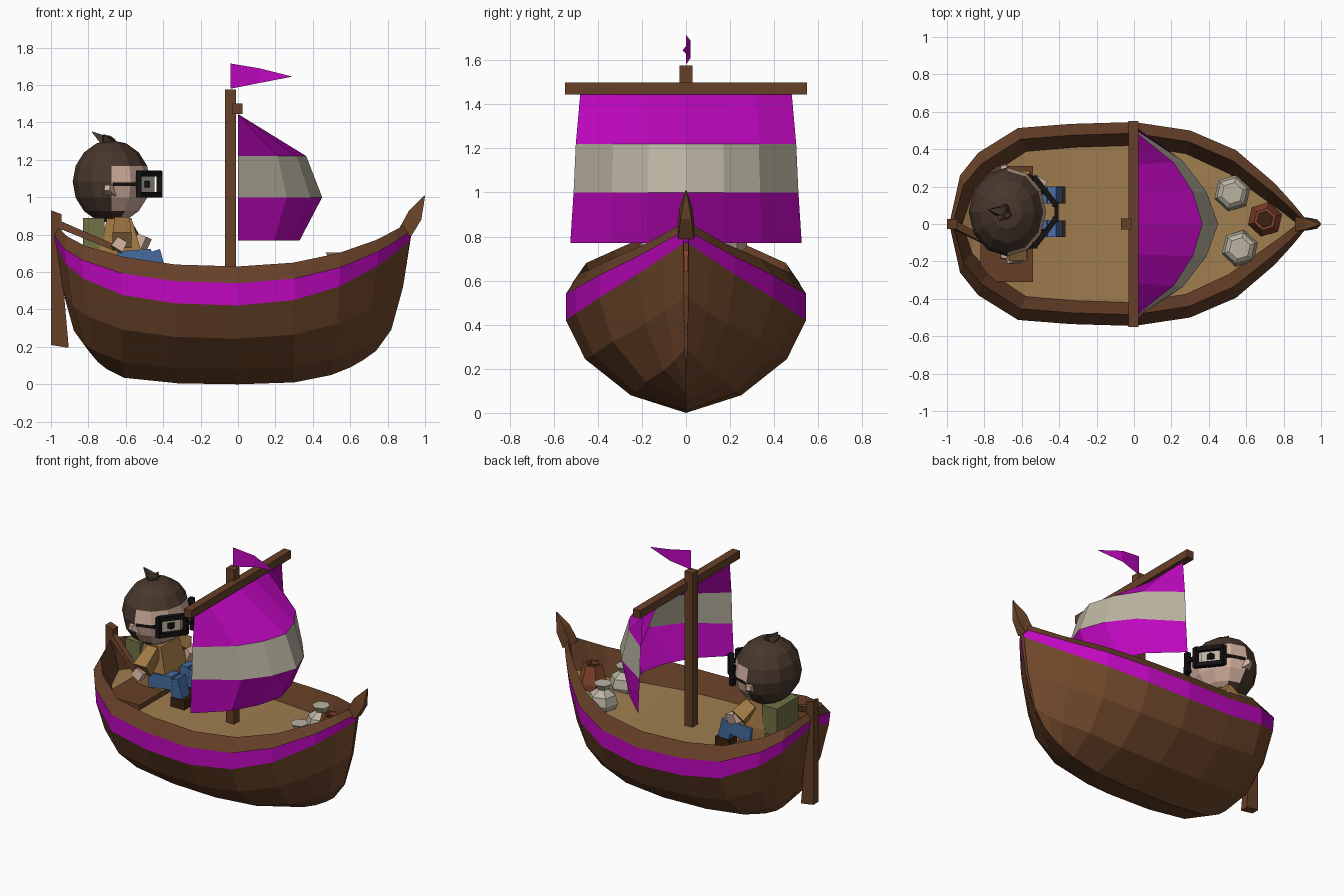
import bpy, bmesh, math
from mathutils import Vector

if "Cube" in bpy.data.objects:
    bpy.data.objects.remove(bpy.data.objects["Cube"])


def mat(name, r, g, b):
    m = bpy.data.materials.new(name)
    m.diffuse_color = [(c / 255) ** 2.2 for c in (r, g, b)] + [1]
    m.use_nodes = True
    m.node_tree.nodes["Principled BSDF"].inputs["Base Color"].default_value = m.diffuse_color
    return m


HULL, RAIL, DECK = mat("hull_wood", 110, 72, 46), mat("rail_wood", 102, 66, 44), mat("deck_wood", 158, 124, 80)
PURPLE, CLOTH, DARK = mat("purple", 190, 16, 190), mat("cloth", 184, 178, 160), mat("dark_wood", 62, 38, 24)
HAIR, SKIN, SHIRT = mat("hair", 74, 58, 48), mat("skin", 205, 172, 154), mat("shirt", 160, 120, 70)
PACK, JEANS, BLACK = mat("pack", 112, 112, 72), mat("jeans", 72, 108, 158), mat("black", 26, 24, 24)
CLAY = mat("clay", 134, 72, 48)


def mesh(name, verts, faces, mats, idx=None):
    bm = bmesh.new()
    vs = [bm.verts.new(v) for v in verts]
    for i, f in enumerate(faces):
        face = bm.faces.new([vs[k] for k in f])
        face.material_index = idx[i] if idx else 0
    bmesh.ops.recalc_face_normals(bm, faces=bm.faces)
    me = bpy.data.meshes.new(name)
    bm.to_mesh(me)
    bm.free()
    for m in mats:
        me.materials.append(m)
    ob = bpy.data.objects.new(name, me)
    bpy.context.collection.objects.link(ob)
    return ob


def loft(name, rings, mats, idx=None):
    """Skin a list of equal closed rings, with both ends capped."""
    n = len(rings[0])
    verts = [v for r in rings for v in r]
    faces, ids = [], []
    for i in range(len(rings) - 1):
        for k in range(n):
            a, b = i * n + k, i * n + (k + 1) % n
            faces.append((a, b, b + n, a + n))
            ids.append(idx[k] if idx else 0)
    faces += [tuple(range(n)), tuple(range(len(verts) - n, len(verts)))]
    return mesh(name, verts, faces, mats, ids + [0, 0])


def box(name, lo, hi, m):
    (a, b, c), (d, e, f) = lo, hi
    return loft(name, [[(a, b, z), (d, b, z), (d, e, z), (a, e, z)] for z in (c, f)], [m])


def beam(name, p, q, w0, w1, m):
    p, q = Vector(p), Vector(q)
    d = (q - p).normalized()
    s = d.cross(Vector((0, 1, 0) if abs(d.y) < .9 else (0, 0, 1))).normalized()
    t = d.cross(s)
    sq = [(1, 1), (1, -1), (-1, -1), (-1, 1)]
    return loft(name, [[c + (s * i + t * j) * w / 2 for i, j in sq] for c, w in ((p, w0), (q, w1))], [m])


def lathe(name, x, y, prof, m, n=6):
    ang = [2 * math.pi * k / n + .3 for k in range(n)]
    return loft(name, [[(x + r * math.cos(a), y + r * math.sin(a), z) for a in ang] for r, z in prof], [m])


# hull: rail x, half width, rail z, keel x, keel z
stations = [(-.985, .012, .84, -.80, .18), (-.93, .26, .79, -.75, .12), (-.834, .38, .74, -.70, .08),
            (-.62, .513, .68, -.61, .035), (-.34, .535, .64, -.32, .005), (0, .545, .63, 0, 0),
            (.3, .50, .65, .3, .01), (.545, .395, .70, .5, .05), (.75, .22, .77, .6, .09),
            (.85, .11, .82, .67, .13), (.93, .012, .865, .74, .18)]


def deck_z(z):
    return .5 + .6 * (z - .63)


rings = []
for x, w, z, kx, kz in stations:
    e = min(1, .45 + w)                      # bands get thinner at the ends
    z1, z2 = z - .09 * e, z - .21 * e
    half = [(kx, 0, kz),
            (x + (kx - x) * .58, w * .46, kz + (z2 - kz) * .19),
            (x + (kx - x) * .25, w * .84, kz + (z2 - kz) * .58),
            (x + (kx - x) * .06, w, z2),
            (x, w, z1),
            (x * .98, w - min(.06, .2 * w), z),
            (x * .93, w - min(.125, .4 * w), deck_z(z))]
    rings.append(half + [(a, -b, c) for a, b, c in half[:0:-1]])
loft("hull", rings, [HULL, PURPLE, RAIL, DECK], [0, 0, 0, 1, 2, 2, 3, 2, 2, 1, 0, 0, 0])

# prow ornament and rudder
loft("prow", [[(.86, -.04, .83), (.925, -.035, .79), (.925, .035, .79), (.86, .04, .83)],
              [(.915, -.03, .93), (.98, -.025, .88), (.98, .025, .88), (.915, .03, .93)],
              [(.997, -.002, 1.01), (1, -.002, 1.005), (1, .002, 1.005), (.997, .002, 1.01)]], [HULL])
blade = [(-1, .93), (-.945, .91), (-.945, .65), (-.905, .195), (-1, .21)]
loft("rudder", [[(x, y, z) for x, z in blade] for y in (-.028, .028)], [RAIL])
beam("tiller", (-.97, 0, .86), (-.66, -.16, .73), .04, .03, RAIL)

# mast, yard, flag
box("mast", (-.07, -.03, .49), (-.01, .03, 1.575), RAIL)
box("yard", (-.03, -.55, 1.445), (.025, .55, 1.5), RAIL)
mesh("flag", [(-.04, 0, 1.58), (-.04, 0, 1.715), (.11, .02, 1.61), (.11, .02, 1.69), (.29, -.015, 1.645)],
     [(0, 2, 3, 1), (2, 4, 3)], [PURPLE])

# billowing sail, three cloth bands
cols = [(-1, 0), (-.66, .58), (-.34, .86), (0, 1), (.34, .86), (.66, .58), (1, 0)]
rows = [(1.445, .48, .0), (1.22, .50, .365), (1.0, .51, .45), (.77, .525, .33)]
sv = [(b * f, w * u, z) for z, w, b in rows for u, f in cols]
sf = [(r * 7 + c, r * 7 + c + 1, r * 7 + c + 8, r * 7 + c + 7) for r in range(3) for c in range(6)]
mesh("sail", sv, sf, [PURPLE, CLOTH], [(f[0] // 7) % 2 for f in sf])

# sacks and basket on the fore deck
for i, (x, y) in enumerate([(.525, .165), (.565, -.13)]):
    lathe(f"sack_{i}", x, y, [(.08, .53), (.1, .575), (.085, .63), (.035, .665), (.06, .705)], CLOTH)
lathe("basket", .70, .025, [(.09, .57), (.095, .62), (.06, .74), (.045, .74), (.045, .70)], CLAY)
lathe("basket_inside", .70, .025, [(.044, .70), (.044, .715)], DARK)

# bench
box("bench", (-.82, -.31, .565), (-.54, .31, .60), RAIL)

# sailor: body, pack, limbs
cy = .065
loft("torso", [[(x, y, z) for x, y in ((a, cy - w), (b, cy - w), (b, cy + w), (a, cy + w))]
               for z, a, b, w in ((.60, -.74, -.53, .12), (.72, -.74, -.52, .125), (.89, -.70, -.57, .10))], [SHIRT])
box("backpack", (-.83, cy - .12, .70), (-.715, cy + .12, .89), PACK)
for side, s, elbow, hand in (("right", -1, (-.62, -.17, .77), (-.65, -.18, .72)),
                             ("left", 1, (-.58, .25, .79), (-.49, .20, .75))):
    shoulder = (-.62, cy + s * .10, .86)
    beam(f"{side}_upper_arm", shoulder, elbow, .08, .10, SHIRT)
    beam(f"{side}_hand", elbow, hand, .06, .07, SKIN)
    y = cy + s * .09
    beam(f"{side}_thigh", (-.64, y, .66), (-.46, y, .68), .10, .09, JEANS)
    beam(f"{side}_shin", (-.46, y, .71), (-.42, y, .58), .09, .08, JEANS)
    box(f"{side}_boot", (-.47, y - .045, .52), (-.365, y + .045, .585), DARK)

# head: hair and face are one faceted ball
bm = bmesh.new()
bmesh.ops.create_uvsphere(bm, u_segments=12, v_segments=8, radius=1)
for f in bm.faces:
    c = f.calc_center_median()
    f.material_index = int(c.x > .2 and c.z < .4)
for v in bm.verts:
    v.co = Vector((-.677 + v.co.x * .207, cy + v.co.y * .237, 1.083 + v.co.z * .222))
me = bpy.data.meshes.new("head")
bm.to_mesh(me)
bm.free()
me.materials.append(HAIR)
me.materials.append(SKIN)
bpy.context.collection.objects.link(bpy.data.objects.new("head", me))
for i, (dx, dy, dz) in enumerate([(-.06, .01, .06), (.0, -.05, .045), (.03, .04, .04)]):
    beam(f"hair_tuft_{i}", (-.69, cy, 1.285), (-.72 + dx, cy + dy, 1.29 + dz), .07, .004, HAIR)

# ears and square glasses
for s, side in ((-1, "right"), (1, "left")):
    beam(f"{side}_ear", (-.685, cy + s * .2, 1.04), (-.70, cy + s * .25, 1.05), .07, .03, SKIN)
    inner, outer = Vector((-.42, cy + s * .04, 1.07)), Vector((-.53, cy + s * .18, 1.07))
    for dz, part in ((.057, "top"), (-.057, "bottom")):
        up = Vector((0, 0, dz))
        beam(f"{side}_frame_{part}", inner + up, outer + up, .03, .03, BLACK)
    for p, part in ((inner, "inner"), (outer, "outer")):
        beam(f"{side}_frame_{part}", p - Vector((0, 0, .07)), p + Vector((0, 0, .07)), .03, .03, BLACK)
    mid = (inner + outer) / 2 - Vector((.012, 0, 0))
    d = (outer - inner) * .36
    h = Vector((0, 0, .05))
    mesh(f"{side}_lens", [mid - d - h, mid + d - h, mid + d + h, mid - d + h], [(0, 1, 2, 3)], [CLOTH])
    beam(f"{side}_pupil", mid - Vector((0, 0, .018)), mid + Vector((0, 0, .018)), .035, .035, BLACK)
    beam(f"{side}_temple", outer, (-.67, cy + s * .225, 1.07), .02, .02, BLACK)
beam("glasses_bridge", (-.415, cy - .05, 1.07), (-.415, cy + .05, 1.07), .02, .02, BLACK)
